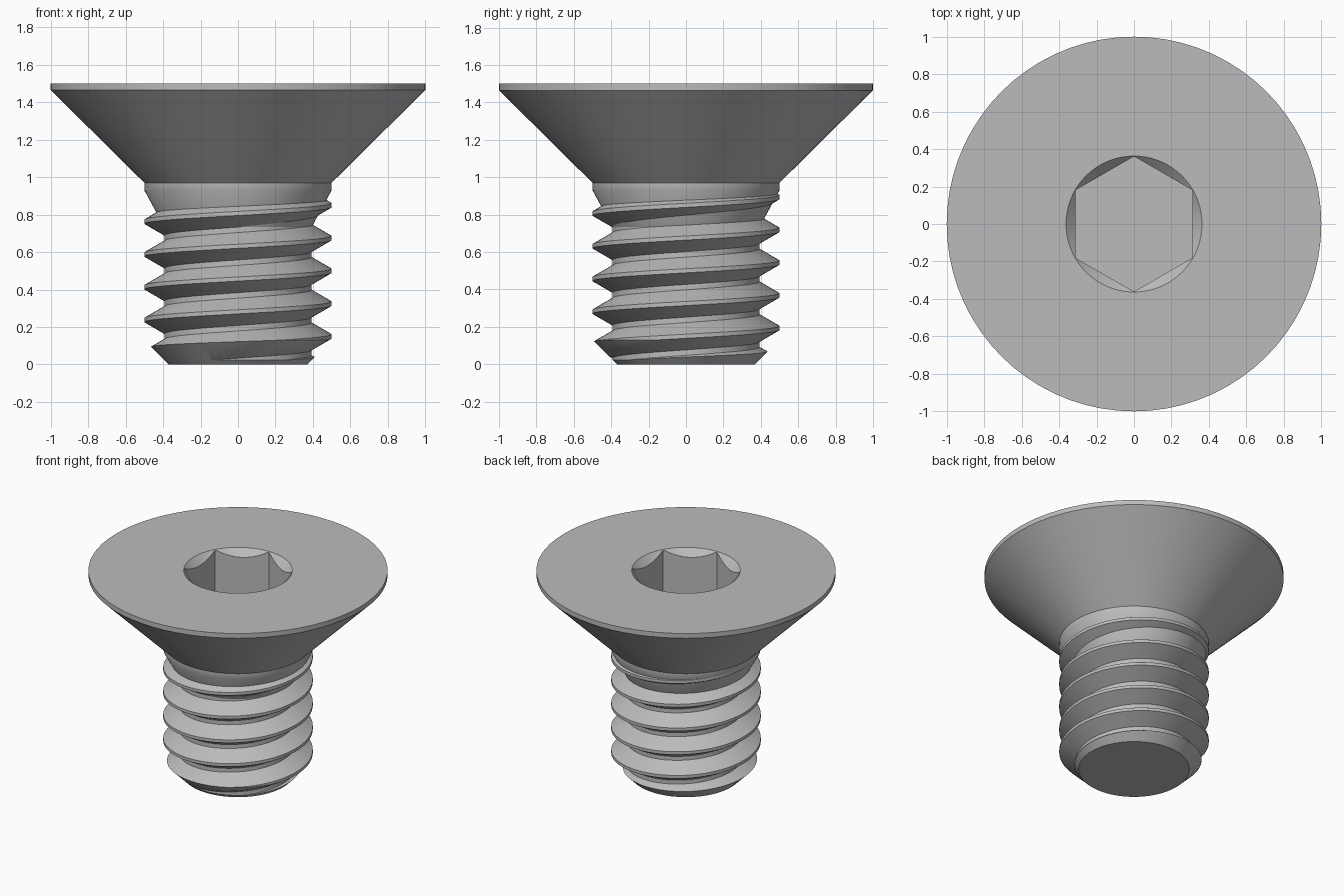
import bpy, bmesh
from math import cos, sin, pi, radians

SIDES = 72
PITCH = 0.175
TURNS = 8

cube = bpy.data.objects.get("Cube")
if cube:
    bpy.data.objects.remove(cube, do_unlink=True)

steel = bpy.data.materials.new("grey_steel")
steel.use_nodes = True
steel.diffuse_color = (0.5, 0.5, 0.5, 1)
steel.node_tree.nodes["Principled BSDF"].inputs["Base Color"].default_value = (0.5, 0.5, 0.5, 1)


def make_object(name, bm):
    bmesh.ops.recalc_face_normals(bm, faces=bm.faces[:])
    mesh = bpy.data.meshes.new(name)
    bm.to_mesh(mesh)
    bm.free()
    mesh.materials.append(steel)
    obj = bpy.data.objects.new(name, mesh)
    bpy.context.collection.objects.link(obj)
    return obj


def lathe(name, profile, sides=SIDES):
    """Revolve (radius, z) points, with flat caps; one corner points to +y."""
    bm = bmesh.new()
    rings = []
    for r, z in profile:
        angles = [pi / 2 + 2 * pi * i / sides for i in range(sides)]
        rings.append([bm.verts.new((r * cos(a), r * sin(a), z)) for a in angles])
    for low, high in zip(rings, rings[1:]):
        for i in range(sides):
            j = (i + 1) % sides
            bm.faces.new((low[i], low[j], high[j], high[i]))
    bm.faces.new(rings[0])
    bm.faces.new(rings[-1])
    return make_object(name, bm)


def activate(obj):
    bpy.ops.object.select_all(action='DESELECT')
    obj.select_set(True)
    bpy.context.view_layer.objects.active = obj


def boolean(obj, cutter, operation):
    mod = obj.modifiers.new("cut", 'BOOLEAN')
    mod.operation = operation
    mod.solver = 'EXACT'
    mod.object = cutter
    activate(obj)
    bpy.ops.object.modifier_apply(modifier=mod.name)
    bpy.data.objects.remove(cutter, do_unlink=True)


def helical_rod(name, profile, start):
    """Right-handed screw thread swept as one closed solid."""
    bm = bmesh.new()
    steps = TURNS * SIDES
    grid = {}
    for i in range(steps + SIDES + 1):
        a = 2 * pi * i / SIDES
        for k, (r, dz) in enumerate(profile):
            if k == 0 or i <= steps:
                z = start + PITCH * i / SIDES + dz
                grid[i, k] = bm.verts.new((r * cos(a), r * sin(a), z))
    # the top of each turn is the bottom of the next
    last = len(profile)
    for i in range(steps + 1):
        grid[i, last] = grid[i + SIDES, 0]
    for i in range(steps):
        for k in range(last):
            bm.faces.new((grid[i, k], grid[i + 1, k], grid[i + 1, k + 1], grid[i, k + 1]))
    # close both ends with fans
    middle = start + PITCH * TURNS / 2
    bottom = bm.verts.new((0, 0, start - PITCH))
    top = bm.verts.new((0, 0, start + PITCH * (TURNS + 2)))
    for e in [e for e in bm.edges if e.is_boundary]:
        tip = bottom if e.verts[0].co.z < middle else top
        bm.faces.new((e.verts[0], e.verts[1], tip))
    return make_object(name, bm)


# Threaded shank: trimmed flat at both ends, chamfered at the tip
thread_profile = [(0.5, -0.011), (0.5, 0.011), (0.393, 0.073), (0.393, 0.102)]
shank = helical_rod("threaded_shank", thread_profile, 0.325 - 4 * PITCH)
envelope = lathe("shank_envelope", [(0.37, 0), (0.6, 0.23), (0.6, 0.94)])
boolean(shank, envelope, 'INTERSECT')

# Countersunk head with the tapering thread run-out below it
head = lathe("countersunk_head", [(0.378, 0.705), (0.5, 0.93), (0.5, 0.97),
                                  (1.0, 1.465), (1.0, 1.5)])

# Hexagonal socket with a conical lead-in
boolean(head, lathe("socket_cutter", [(0.361, 1.12), (0.361, 1.6)], 6), 'DIFFERENCE')
boolean(head, lathe("lead_in_cutter", [(0.263, 1.4), (0.463, 1.6)]), 'DIFFERENCE')

for part in (shank, head):
    activate(part)
    bpy.ops.object.shade_smooth_by_angle(angle=radians(30))
